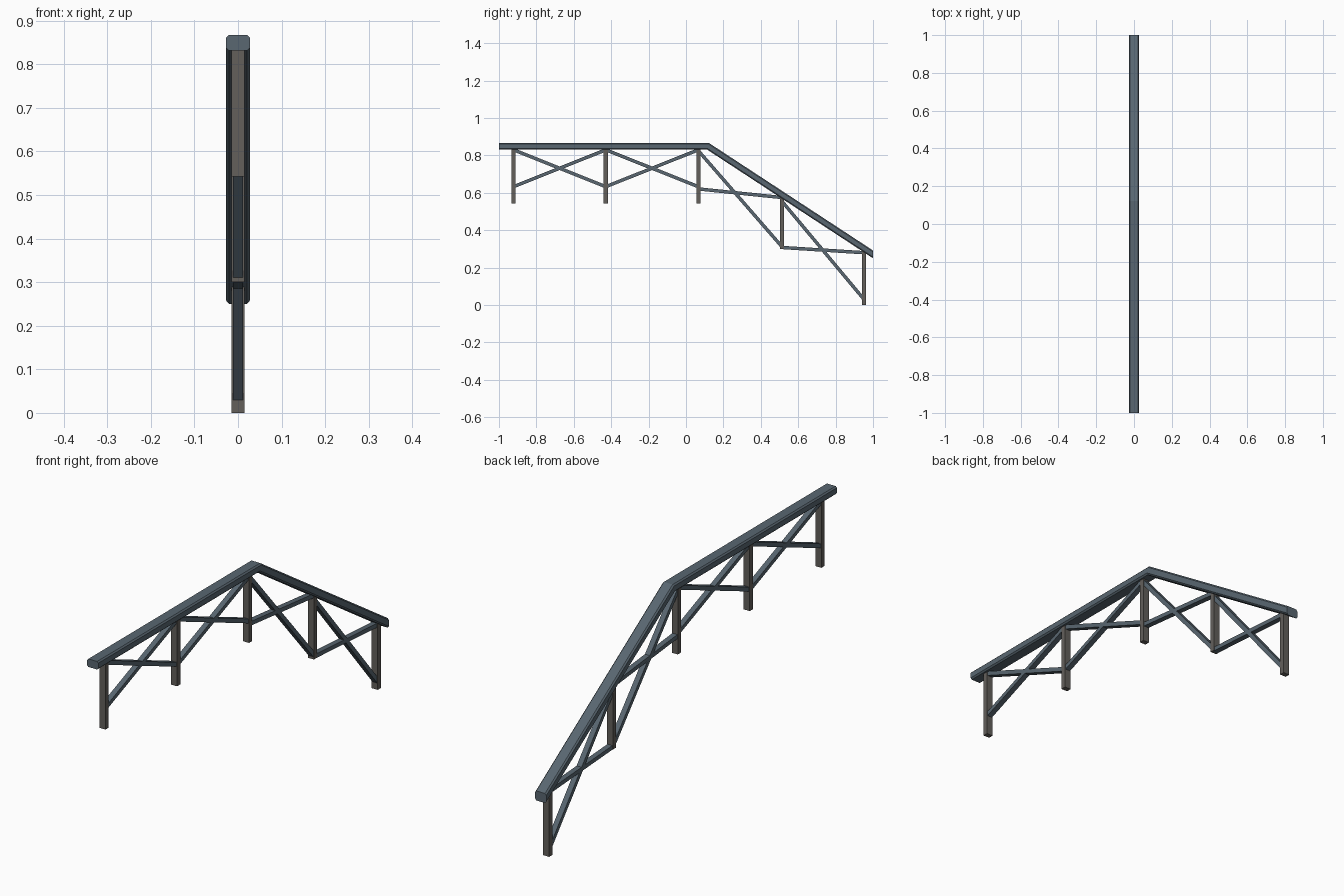
import bpy, bmesh, math
from mathutils import Vector

if "Cube" in bpy.data.objects:
    bpy.data.objects.remove(bpy.data.objects["Cube"])


def material(name, color):
    m = bpy.data.materials.new(name)
    m.diffuse_color = (*color, 1)
    m.use_nodes = True
    m.node_tree.nodes["Principled BSDF"].inputs["Base Color"].default_value = m.diffuse_color
    return m


steel = material("blue_grey_metal", (0.10, 0.135, 0.165))
post_mat = material("warm_grey_metal", (0.125, 0.115, 0.105))


def make_object(name, bm, mat):
    bmesh.ops.recalc_face_normals(bm, faces=bm.faces)
    mesh = bpy.data.meshes.new(name)
    bm.to_mesh(mesh)
    bm.free()
    mesh.materials.append(mat)
    ob = bpy.data.objects.new(name, mesh)
    bpy.context.collection.objects.link(ob)
    return ob


def loft(name, rings, mat):
    bm = bmesh.new()
    loops = [[bm.verts.new(p) for p in ring] for ring in rings]
    n = len(loops[0])
    for a, b in zip(loops, loops[1:]):
        for i in range(n):
            j = (i + 1) % n
            bm.faces.new((a[i], a[j], b[j], b[i]))
    bm.faces.new(loops[0])
    bm.faces.new(loops[-1])
    return make_object(name, bm, mat)


def octagon(w, h, c):
    return [(w - c, h), (w, h - c), (w, c - h), (w - c, -h),
            (c - w, -h), (-w, c - h), (-w, h - c), (c - w, h)]


def bar(name, a, b, half_x, half_t, mat):
    # square-cut bar between two (y, z) points
    a, b = Vector((0, *a)), Vector((0, *b))
    d = (b - a).normalized()
    n = Vector((0, -d.z, d.y))
    section = [(half_x, half_t), (half_x, -half_t), (-half_x, -half_t), (-half_x, half_t)]
    return loft(name, [[p + Vector((x, 0, 0)) + n * t for x, t in section]
                       for p in (a, b)], mat)


# Handrail: chamfered bar, level then sloping, mitred at the bend
slope = math.atan2(0.575, 0.878)
profile = octagon(0.027, 0.0175, 0.006)
rings = [
    [(x, -1, 0.8495 + v) for x, v in profile],
    [(x, 0.117 + v * math.tan(slope / 2), 0.8495 + v) for x, v in profile],
    [(x, 1, 0.8495 - 0.883 * math.tan(slope) + v / math.cos(slope)) for x, v in profile],
]
loft("handrail", rings, steel)

# Posts
posts = [(-0.922, 0.543, 0.84), (-0.429, 0.543, 0.84), (0.066, 0.543, 0.84),
         (0.513, 0.30, 0.58), (0.952, 0.0, 0.29)]
for i, (y, z0, z1) in enumerate(posts):
    bar(f"post_{i + 1}", (y, z0), (y, z1), 0.0145, 0.011, post_mat)

# Crossed braces: (left high, left low, right high, right low) in each bay
bays = [(0.83, 0.633, 0.83, 0.633), (0.83, 0.633, 0.83, 0.633),
        (0.825, 0.621, 0.575, 0.312), (0.555, 0.308, 0.28, 0.03)]
for i, (lh, ll, rh, rl) in enumerate(bays):
    y0, y1 = posts[i][0], posts[i + 1][0]
    bar(f"brace_down_{i + 1}", (y0, lh), (y1, rl), 0.012, 0.009, steel)
    bar(f"brace_up_{i + 1}", (y0, ll), (y1, rh), 0.012, 0.009, steel)
